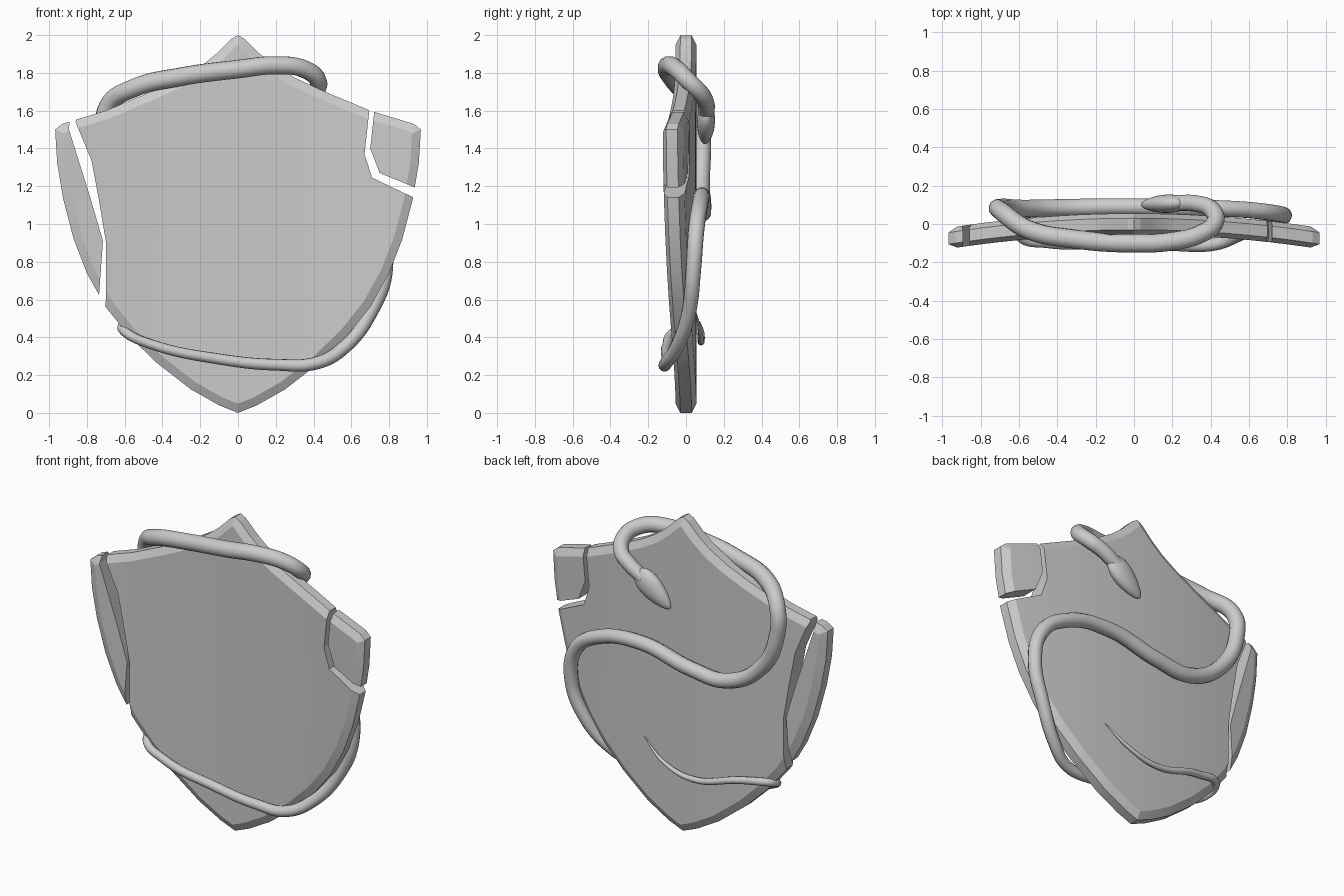
import bpy
import bmesh
from mathutils import Vector, Matrix

cube = bpy.data.objects.get("Cube")
if cube:
    bpy.data.objects.remove(cube, do_unlink=True)

grey = bpy.data.materials.new("stone_grey")
grey.use_nodes = True
COLOUR = (0.6, 0.6, 0.6, 1)
grey.diffuse_color = COLOUR
grey.node_tree.nodes["Principled BSDF"].inputs["Base Color"].default_value = COLOUR


def activate(obj):
    bpy.ops.object.select_all(action='DESELECT')
    obj.select_set(True)
    bpy.context.view_layer.objects.active = obj


def make_object(name, bm):
    bmesh.ops.recalc_face_normals(bm, faces=bm.faces[:])
    mesh = bpy.data.meshes.new(name)
    bm.to_mesh(mesh)
    bm.free()
    mesh.materials.append(grey)
    obj = bpy.data.objects.new(name, mesh)
    bpy.context.collection.objects.link(obj)
    return obj


def smooth(obj, angle=0.5):
    activate(obj)
    bpy.ops.object.shade_smooth_by_angle(angle=angle)


def inset(points, amount):
    """Mitred inward offset of a clockwise outline."""
    result = []
    for i, p in enumerate(points):
        a = (p - points[i - 1]).normalized()
        b = (points[(i + 1) % len(points)] - p).normalized()
        n1, n2 = Vector((a.y, -a.x)), Vector((b.y, -b.x))
        result.append(p + (n1 + n2) * amount / (1 + n1.dot(n2)))
    return result


def loft(bm, rings):
    """Bridge (outline, depth) rings and cap both ends."""
    loops = [[bm.verts.new((p[0], y, p[1])) for p in pts] for pts, y in rings]
    for low, high in zip(loops, loops[1:]):
        for i in range(len(low)):
            bm.faces.new((low[i - 1], low[i], high[i], high[i - 1]))
    bm.faces.new(loops[0])
    bm.faces.new(loops[-1])


# Shield outline, right half from the top tip to the bottom tip
half = [(0, 2), (0.035, 1.98), (0.11, 1.905), (0.19, 1.84), (0.3, 1.775),
        (0.45, 1.705), (0.7, 1.6), (0.93, 1.53), (0.968, 1.5), (0.957, 1.32),
        (0.925, 1.13), (0.87, 0.92), (0.8, 0.74), (0.7, 0.56), (0.58, 0.41),
        (0.43, 0.265), (0.25, 0.125), (0.1, 0.04), (0, 0)]
outline = [Vector(p) for p in half + [(-x, z) for x, z in half[-2:0:-1]]]


def shield_slab(name):
    bm = bmesh.new()
    inner = inset(outline, 0.045)
    loft(bm, [(inner, -0.055), (outline, -0.03), (outline, 0.03), (inner, 0.055)])
    # Vertical loops let the slab bend
    for i in range(-9, 10):
        bmesh.ops.bisect_plane(bm, geom=bm.verts[:] + bm.edges[:] + bm.faces[:],
                               dist=1e-5, plane_co=(i / 10, 0, 0),
                               plane_no=(1, 0, 0))
    for v in bm.verts:
        v.co.y -= 0.08 * v.co.x ** 2
    return make_object(name, bm)


def cut(obj, region, operation):
    bm = bmesh.new()
    loft(bm, [(region, -0.5), (region, 0.5)])
    cutter = make_object("crack_cutter", bm)
    cutter.hide_render = True
    mod = obj.modifiers.new("crack", 'BOOLEAN')
    mod.operation = operation
    mod.solver = 'EXACT'
    mod.object = cutter
    activate(obj)
    bpy.ops.object.modifier_apply(modifier=mod.name)
    bpy.data.objects.remove(cutter, do_unlink=True)


# Crack lines: what the body loses, and what each shard keeps
left_far = [(1.3, 1.05), (1.3, 1.8)]
right_far = [(-1.3, 0.45), (-1.3, 1.7)]
body_notch = [(0.695, 1.8), (0.695, 1.6), (0.67, 1.37), (0.71, 1.245), (0.93, 1.14)]
shard_notch = [(0.73, 1.8), (0.72, 1.58), (0.7, 1.4), (0.75, 1.27), (0.945, 1.19)]
body_split = [(-0.83, 1.7), (-0.86, 1.54), (-0.775, 1.335), (-0.735, 1.12),
              (-0.7, 0.91), (-0.7, 0.59), (-0.72, 0.45)]
shard_split = [(-0.88, 1.7), (-0.895, 1.5), (-0.785, 1.15), (-0.715, 0.91),
               (-0.735, 0.63), (-0.74, 0.45)]

body = shield_slab("shield_body")
cut(body, body_notch + left_far, 'DIFFERENCE')
cut(body, body_split + right_far, 'DIFFERENCE')
left_shard = shield_slab("left_shard")
cut(left_shard, shard_notch + left_far, 'INTERSECT')
right_shard = shield_slab("right_shard")
cut(right_shard, shard_split + right_far, 'INTERSECT')
for piece in (body, left_shard, right_shard):
    smooth(piece, 0.25)

# Snake body: x, y, z, radius from tail to neck
path = [(0.26, 0.05, 0.54, 0.003), (0.11, 0.075, 0.43, 0.012),
        (-0.1, 0.08, 0.375, 0.018), (-0.43, 0.065, 0.45, 0.022),
        (-0.6, 0.02, 0.465, 0.024), (-0.6, -0.06, 0.43, 0.025),
        (-0.45, -0.1, 0.36, 0.026), (-0.1, -0.1, 0.285, 0.029),
        (0.2, -0.11, 0.255, 0.031), (0.42, -0.105, 0.265, 0.034),
        (0.56, -0.05, 0.345, 0.036), (0.7, 0.015, 0.53, 0.039),
        (0.78, 0.04, 0.76, 0.041), (0.74, 0.055, 0.97, 0.043),
        (0.57, 0.075, 1.1, 0.043), (0.25, 0.085, 1.15, 0.044),
        (-0.1, 0.09, 1.08, 0.045), (-0.35, 0.085, 1.07, 0.046),
        (-0.59, 0.08, 1.22, 0.047), (-0.7, 0.085, 1.45, 0.047),
        (-0.69, 0.065, 1.62, 0.048), (-0.55, -0.03, 1.72, 0.05),
        (-0.3, -0.08, 1.78, 0.05), (0, -0.1, 1.82, 0.05),
        (0.2, -0.09, 1.84, 0.049), (0.35, -0.05, 1.82, 0.048),
        (0.425, 0.015, 1.755, 0.046), (0.4, 0.08, 1.69, 0.045),
        (0.33, 0.105, 1.645, 0.044), (0.22, 0.11, 1.58, 0.042)]
curve = bpy.data.curves.new("snake_body", 'CURVE')
curve.dimensions = '3D'
curve.resolution_u = 8
curve.bevel_depth = 1
curve.bevel_resolution = 4
curve.use_fill_caps = True
spline = curve.splines.new('BEZIER')
spline.bezier_points.add(len(path) - 1)
for point, (x, y, z, r) in zip(spline.bezier_points, path):
    point.co = (x, y, z)
    point.radius = r
    point.handle_left_type = point.handle_right_type = 'AUTO'
curve.materials.append(grey)
snake = bpy.data.objects.new("snake_body", curve)
bpy.context.collection.objects.link(snake)
activate(snake)
bpy.ops.object.convert(target='MESH')
smooth(snake, 0.9)

# Snake head: a flattened wedge, wide at the jaw and narrow at the snout
base, tip = Vector((0.27, 0.11, 1.62)), Vector((0.04, 0.1, 1.43))
along = (tip - base).normalized()
across = along.cross(Vector((0, 1, 0))).normalized()
up = across.cross(along)
bm = bmesh.new()
bmesh.ops.create_uvsphere(bm, u_segments=24, v_segments=16, radius=1)
for v in bm.verts:
    a, b, c = v.co.z, v.co.x, v.co.y
    v.co = ((base + tip) / 2 + along * a * (tip - base).length / 2
            + across * b * 0.073 * (1 - 0.35 * a)
            + up * c * 0.047 * (1 - 0.2 * a))
smooth(make_object("snake_head", bm), 0.9)
